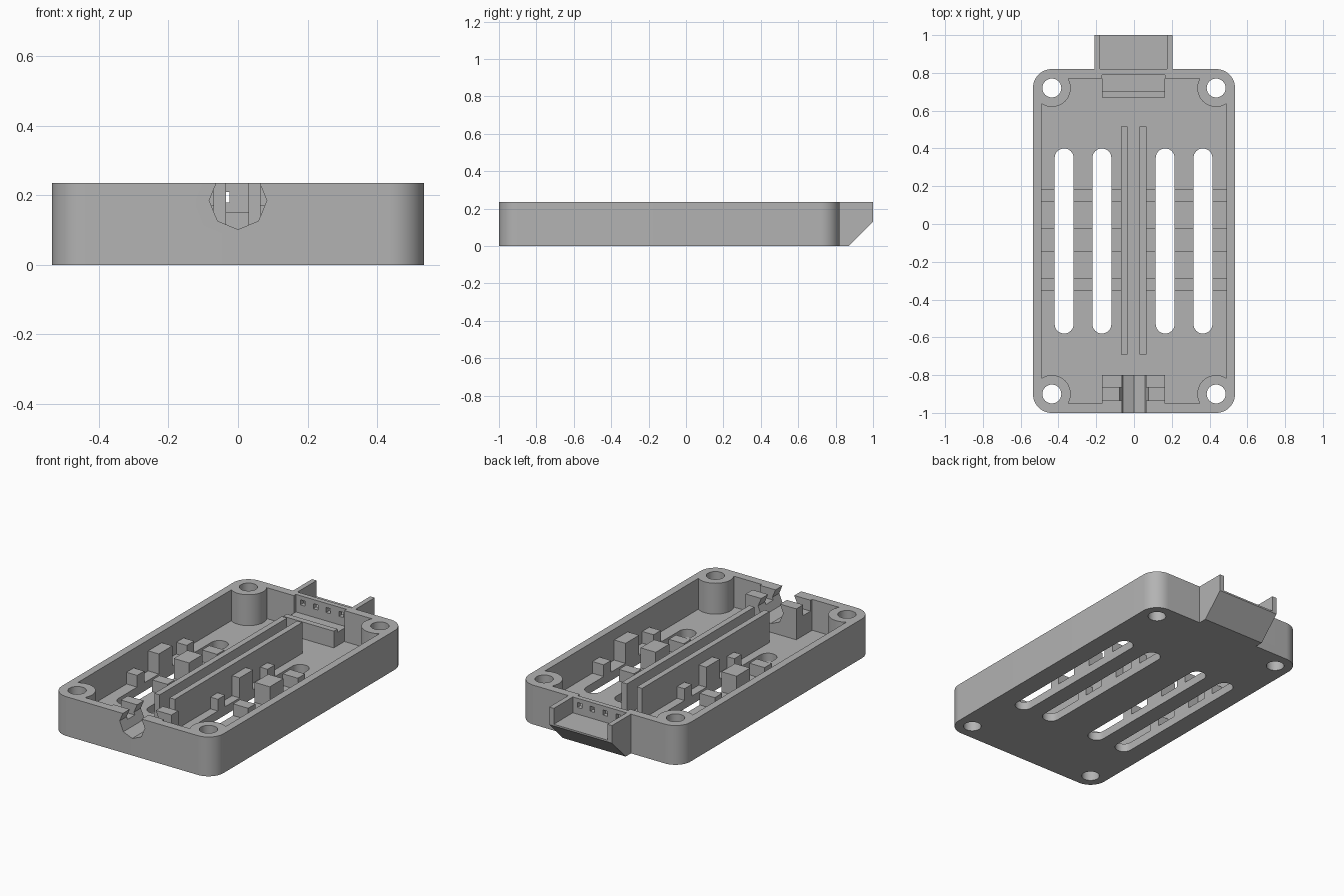
import bpy, bmesh, math

if "Cube" in bpy.data.objects:
    bpy.data.objects.remove(bpy.data.objects["Cube"], do_unlink=True)

grey = bpy.data.materials.new("plain grey")
grey.use_nodes = True
grey.diffuse_color = (0.45, 0.45, 0.45, 1)
grey.node_tree.nodes["Principled BSDF"].inputs["Base Color"].default_value = grey.diffuse_color

TOP, FLOOR, HIGH = 0.235, 0.05, 0.5


def prism(name, outline, low, high, axis="z"):
    """Extrude a 2D outline along z, y (outline in xz) or x (outline in yz)."""
    place = {"z": lambda a, b, t: (a, b, t),
             "y": lambda a, b, t: (a, t, b),
             "x": lambda a, b, t: (t, a, b)}[axis]
    bm = bmesh.new()
    ends = [[bm.verts.new(place(a, b, t)) for a, b in outline] for t in (low, high)]
    for end in ends:
        bm.faces.new(end)
    n = len(outline)
    for i in range(n):
        j = (i + 1) % n
        bm.faces.new((ends[0][i], ends[0][j], ends[1][j], ends[1][i]))
    bmesh.ops.recalc_face_normals(bm, faces=bm.faces)
    mesh = bpy.data.meshes.new(name)
    bm.to_mesh(mesh)
    bm.free()
    mesh.materials.append(grey)
    ob = bpy.data.objects.new(name, mesh)
    bpy.context.collection.objects.link(ob)
    return ob


def box(name, x, y, z):
    return prism(name, [(x[0], y[0]), (x[1], y[0]), (x[1], y[1]), (x[0], y[1])], *z)


def arc(cx, cy, r, start, sweep, steps):
    return [(cx + r * math.cos(math.radians(start + sweep * i / steps)),
             cy + r * math.sin(math.radians(start + sweep * i / steps)))
            for i in range(steps + 1)]


def circle(cx, cy, r, steps=40):
    return arc(cx, cy, r, 0, 360, steps)[:-1]


def subtract(ob, cutter):
    """Cut one solid out of another and discard the cutter."""
    mod = ob.modifiers.new("cut", "BOOLEAN")
    mod.operation, mod.solver, mod.object = "DIFFERENCE", "EXACT", cutter
    bpy.context.view_layer.update()
    mesh = bpy.data.meshes.new_from_object(
        ob.evaluated_get(bpy.context.evaluated_depsgraph_get()))
    ob.modifiers.clear()
    ob.data = mesh
    bpy.data.objects.remove(cutter, do_unlink=True)


# Outer shell with rounded corners
CX, FRONT, BACK = 0.435, -0.9, 0.72
corners = [(CX, BACK), (-CX, BACK), (-CX, FRONT), (CX, FRONT)]
outline = []
for k, (cx, cy) in enumerate(corners):
    outline += arc(cx, cy, 0.1, 90 * k, 90, 12)
tray = prism("tray", outline, 0, TOP)

# Inner cavity, from which everything that stays standing is removed
cavity = box("cavity", (-0.49, 0.49), (-0.95, 0.77), (FLOOR, HIGH))
for cx, cy in corners:
    subtract(cavity, prism("screw_post", circle(cx, cy, 0.1), -0.1, 1))
subtract(cavity, box("cable_block", (-0.17, 0.165), (-1.1, -0.8), (-0.1, 1)))
subtract(cavity, box("socket_shelf", (-0.17, 0.165), (0.67, 1.1), (-0.1, 0.15)))
for s in (-1, 1):
    for y0, y1, h in ((0.116, 0.185, 0.12), (-0.149, -0.021, 0.17), (-0.354, -0.286, 0.12)):
        subtract(cavity, box("support", sorted((s * 0.05, s * 0.6)), (y0, y1), (-0.1, h)))
for x0 in (-0.07, 0.03):
    subtract(cavity, box("divider", (x0, x0 + 0.035), (-0.69, 0.515), (-0.1, 1)))
subtract(tray, cavity)

# Ventilation slots through floor and supports
for x in (-0.37, -0.17, 0.165, 0.365):
    slot = arc(x, 0.35, 0.05, 0, 180, 16) + arc(x, -0.53, 0.05, 180, 180, 16)
    subtract(tray, prism("slot", slot, -0.1, HIGH))

# Screw holes
for cx, cy in corners:
    subtract(tray, prism("screw_hole", circle(cx, cy, 0.05), -0.1, HIGH))

# Eight-sided cable channel and strap groove at the front
subtract(tray, prism("cable_channel", circle(0, 0.185, 0.083, 8), -1.1, -0.75, "y"))
subtract(tray, box("strap_groove", (-0.25, 0.25), (-0.935, -0.865), (0.17, HIGH)))

# Socket recess and pin holes at the back
subtract(tray, box("socket_recess", (-0.17, 0.165), (0.705, 0.79), (0.13, HIGH)))
for i in range(4):
    x = -0.125 + i * 0.085
    subtract(tray, box("pin_hole", (x - 0.015, x + 0.015), (0.75, 0.9), (0.18, 0.21)))

# Open plug shroud with a sloping underside
shroud = prism("plug_shroud", [(0.819, 0), (0.87, 0), (1, 0.13), (1, TOP), (0.819, TOP)],
               -0.21, 0.205, "x")
subtract(shroud, box("shroud_opening", (-0.18, 0.175), (0.7, 1.1), (0.14, HIGH)))

# Smooth the curved walls, keep edges crisp
for ob in (tray, shroud):
    bpy.ops.object.select_all(action="DESELECT")
    ob.select_set(True)
    bpy.context.view_layer.objects.active = ob
    bpy.ops.object.shade_smooth_by_angle(angle=math.radians(30))
